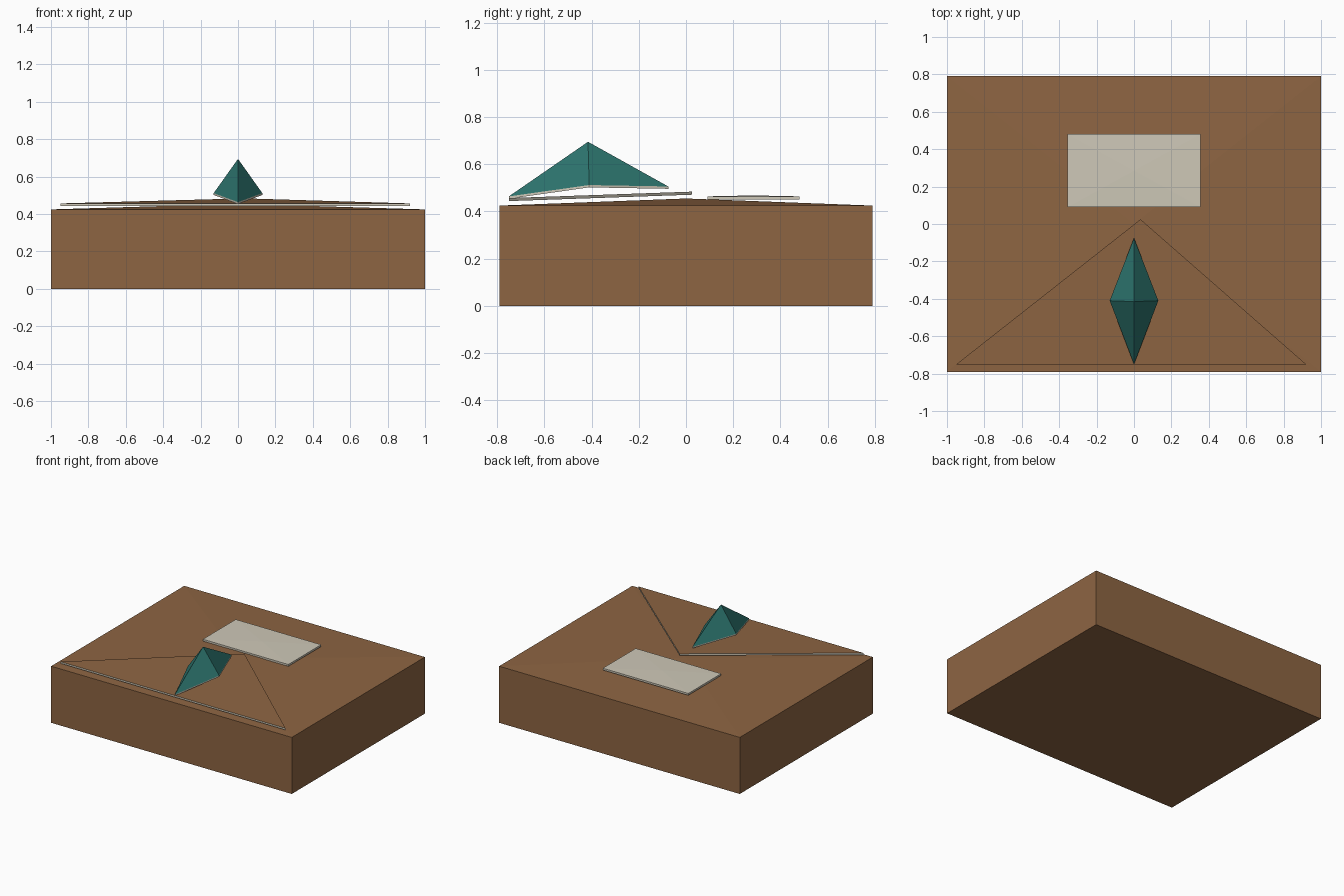
import bpy

if "Cube" in bpy.data.objects:
    bpy.data.objects.remove(bpy.data.objects["Cube"])


def material(name, rgb):
    m = bpy.data.materials.new(name)
    m.diffuse_color = (*rgb, 1)
    m.use_nodes = True
    m.node_tree.nodes["Principled BSDF"].inputs["Base Color"].default_value = m.diffuse_color
    return m


BROWN = material("brown", (0.27, 0.13, 0.055))
TEAL = material("teal", (0.025, 0.17, 0.15))
CREAM = material("cream", (0.62, 0.58, 0.48))


def build(name, verts, faces, mats, indices=None):
    me = bpy.data.meshes.new(name)
    me.from_pydata(verts, [], faces)
    for m in mats:
        me.materials.append(m)
    for p, i in zip(me.polygons, indices or [0] * len(faces)):
        p.material_index = i
    me.update()
    ob = bpy.data.objects.new(name, me)
    bpy.context.collection.objects.link(ob)
    return ob


def slab(name, outline, thickness, mats, peak=None):
    """Plate under an outline of top points, optionally rising to a peak.
    The first material covers the top, the last one sides and bottom."""
    n = len(outline)
    verts = [(x, y, z - thickness) for x, y, z in outline] + list(outline)
    faces = [tuple(reversed(range(n)))]
    faces += [(i, (i + 1) % n, (i + 1) % n + n, i + n) for i in range(n)]
    idx = [len(mats) - 1] * len(faces)
    if peak:
        verts.append(peak)
        tops = [(i + n, (i + 1) % n + n, 2 * n) for i in range(n)]
    else:
        tops = [tuple(range(n, 2 * n))]
    return build(name, verts, faces + tops, mats, idx + [0] * len(tops))


def rectangle(x, y0, y1, z):
    return [(-x, y0, z), (x, y0, z), (x, y1, z), (-x, y1, z)]


# Body with a very shallow peaked top
slab("body", rectangle(1, -0.79, 0.79, 0.425), 0.425, [BROWN], (0, 0, 0.455))

# Tilted triangular flap floating over the front half
slab("triangular_flap",
     [(-0.95, -0.75, 0.457), (0.92, -0.75, 0.457), (0.035, 0.025, 0.484)],
     0.013, [BROWN, CREAM])

# Pale label plate at the back
slab("label_plate", rectangle(0.355, 0.09, 0.48, 0.464), 0.014, [CREAM],
     (0, 0.285, 0.468))

# Teal four-sided crest on a thin pale kite-shaped base
slab("crest",
     [(0, -0.75, 0.464), (0.13, -0.41, 0.512), (0, -0.075, 0.506), (-0.13, -0.41, 0.512)],
     0.01, [TEAL, CREAM], (0, -0.415, 0.695))
